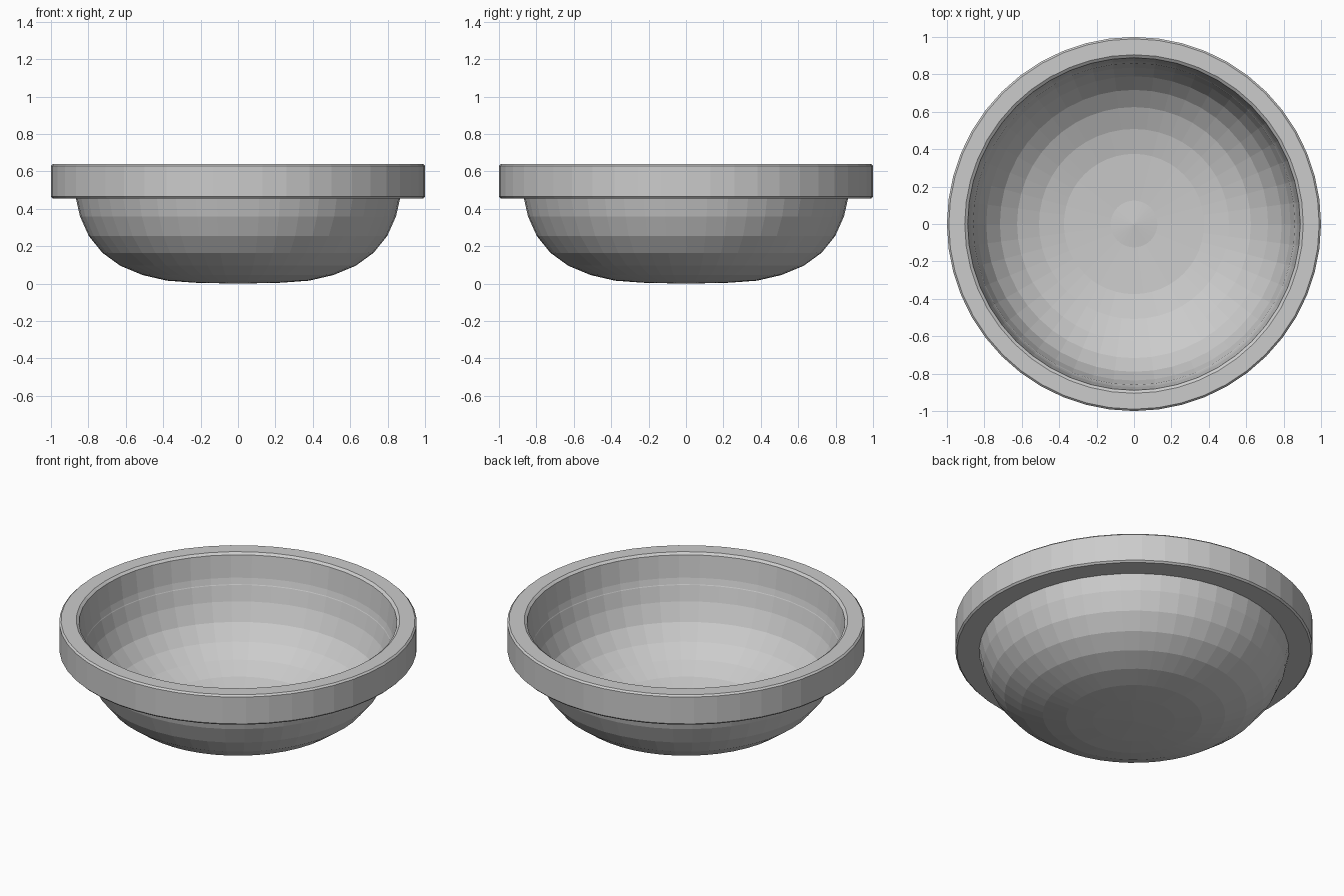
import bpy
import bmesh
import math

SIDES = 48

cube = bpy.data.objects.get("Cube")
if cube:
    bpy.data.objects.remove(cube, do_unlink=True)

grey = bpy.data.materials.new("light grey")
grey.use_nodes = True
colour = (0.6, 0.6, 0.6, 1)
grey.diffuse_color = colour
grey.node_tree.nodes["Principled BSDF"].inputs["Base Color"].default_value = colour


def lathe(name, profile, closed):
    """Revolve an (r, z) profile about the z axis."""
    bm = bmesh.new()
    verts = [bm.verts.new((r, 0, z)) for r, z in profile]
    edges = [bm.edges.new(pair) for pair in zip(verts, verts[1:])]
    if closed:
        edges.append(bm.edges.new((verts[-1], verts[0])))
    bmesh.ops.spin(bm, geom=verts + edges, cent=(0, 0, 0), axis=(0, 0, 1),
                   angle=math.tau, steps=SIDES, use_duplicate=False)
    bmesh.ops.remove_doubles(bm, verts=bm.verts, dist=0.0005)
    bmesh.ops.recalc_face_normals(bm, faces=bm.faces)
    mesh = bpy.data.meshes.new(name)
    bm.to_mesh(mesh)
    bm.free()
    mesh.materials.append(grey)
    obj = bpy.data.objects.new(name, mesh)
    bpy.context.collection.objects.link(obj)
    return obj


# Bowl: thin rounded shell, from the outer centre up and back down inside
outer = [(0, 0), (0.23, 0.005), (0.38, 0.016), (0.51, 0.046), (0.63, 0.096),
         (0.725, 0.165), (0.798, 0.255), (0.845, 0.36), (0.87, 0.47), (0.9, 0.5), (0.9, 0.628)]
inner = [(0.889, 0.628), (0.872, 0.495), (0.837, 0.365), (0.79, 0.26), (0.717, 0.172),
         (0.625, 0.104), (0.508, 0.054), (0.375, 0.024), (0.125, 0.012)]
# Low central boss on the bowl floor
boss = [(0, 0.024)]
lathe("bowl", outer + inner + boss, False)

# Rim: flat band with small bevels around the top
rim = [(0.86, 0.455), (0.99, 0.455), (1, 0.465), (1, 0.63), (0.99, 0.64),
       (0.905, 0.64), (0.889, 0.628), (0.898, 0.6), (0.885, 0.5)]
lathe("rim", rim, True)
